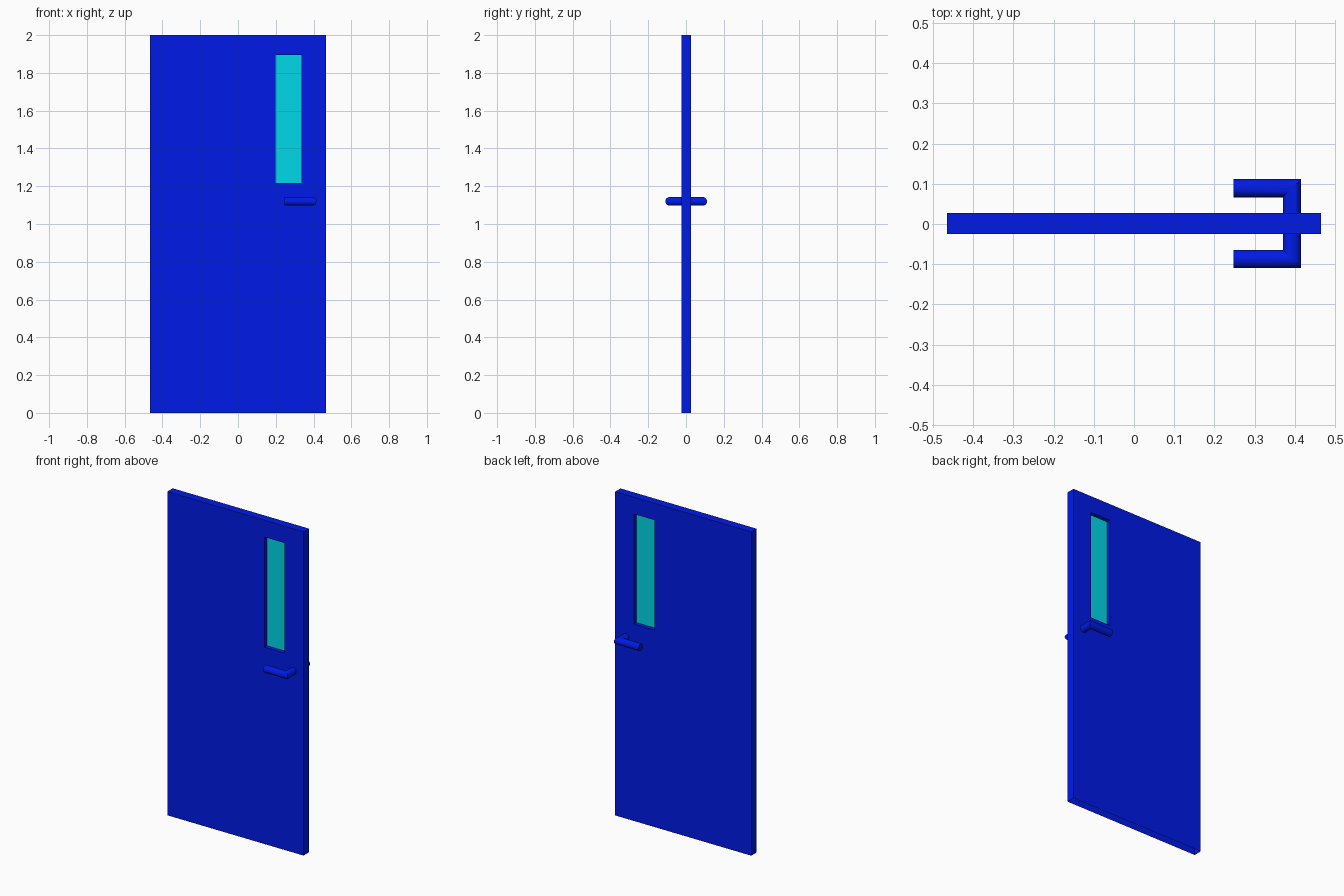
import bpy, bmesh, math

cube = bpy.data.objects.get("Cube")
if cube:
    bpy.data.objects.remove(cube, do_unlink=True)


def make_material(name, color):
    mat = bpy.data.materials.new(name)
    mat.use_nodes = True
    mat.diffuse_color = color
    mat.node_tree.nodes["Principled BSDF"].inputs["Base Color"].default_value = color
    return mat


def make_object(name, bm, mat):
    bmesh.ops.recalc_face_normals(bm, faces=bm.faces)
    mesh = bpy.data.meshes.new(name)
    bm.to_mesh(mesh)
    bm.free()
    mesh.materials.append(mat)
    obj = bpy.data.objects.new(name, mesh)
    bpy.context.collection.objects.link(obj)
    return obj


def rect_loop(bm, x0, x1, z0, z1, y):
    return [bm.verts.new((x, y, z)) for x, z in ((x0, z0), (x1, z0), (x1, z1), (x0, z1))]


def bridge(bm, a, b):
    n = len(a)
    for i in range(n):
        j = (i + 1) % n
        bm.faces.new((a[i], a[j], b[j], b[i]))


blue = make_material("door blue", (0, 0.011, 0.8, 1))
cyan = make_material("glass cyan", (0, 0.69, 0.8, 1))

CENTRE_Y = 0.001
HALF_THICK = 0.026
OUTER = (-0.465, 0.465, 0, 2)
WINDOW = (0.198, 0.337, 1.216, 1.896)

# Door slab: a hollow shell around the window opening
bm = bmesh.new()
loops = [rect_loop(bm, *rect, CENTRE_Y + side * HALF_THICK)
         for rect, side in ((OUTER, -1), (OUTER, 1), (WINDOW, 1), (WINDOW, -1))]
for i in range(4):
    bridge(bm, loops[i], loops[(i + 1) % 4])
# The underside of the slab is open
bmesh.ops.recalc_face_normals(bm, faces=bm.faces)
underside = [f for f in bm.faces if all(v.co.z < 0.01 for v in f.verts)]
bmesh.ops.delete(bm, geom=underside, context='FACES_ONLY')
make_object("door_slab", bm, blue)

# Window pane: thin sheet recessed in the middle of the opening
bm = bmesh.new()
front, back = [rect_loop(bm, *WINDOW, CENTRE_Y + side * 0.001) for side in (-1, 1)]
bridge(bm, front, back)
bm.faces.new(front)
bm.faces.new(back)
make_object("window_pane", bm, cyan)

# Lever handle: round bar with mitred corners, passing through the slab
RADIUS, SIDES, HANDLE_Z = 0.0225, 20, 1.12
TIP_X, STEM_X, REACH = 0.247, 0.393, 0.088
path = ((TIP_X, -REACH, 0, -1), (STEM_X, -REACH, 1, -1),
        (STEM_X, REACH, 1, 1), (TIP_X, REACH, 0, 1))
bm = bmesh.new()
rings = []
for x, y, out_x, out_y in path:
    ring = []
    for i in range(SIDES):
        angle = math.tau * i / SIDES
        out = RADIUS * math.cos(angle)
        ring.append(bm.verts.new((x + out * out_x, CENTRE_Y + y + out * out_y,
                                  HANDLE_Z + RADIUS * math.sin(angle))))
    rings.append(ring)
for a, b in zip(rings, rings[1:]):
    bridge(bm, a, b)
bm.faces.new(rings[0])
bm.faces.new(rings[-1])
handle = make_object("lever_handle", bm, blue)
bpy.ops.object.select_all(action='DESELECT')
handle.select_set(True)
bpy.context.view_layer.objects.active = handle
bpy.ops.object.shade_smooth_by_angle(angle=math.radians(35))
